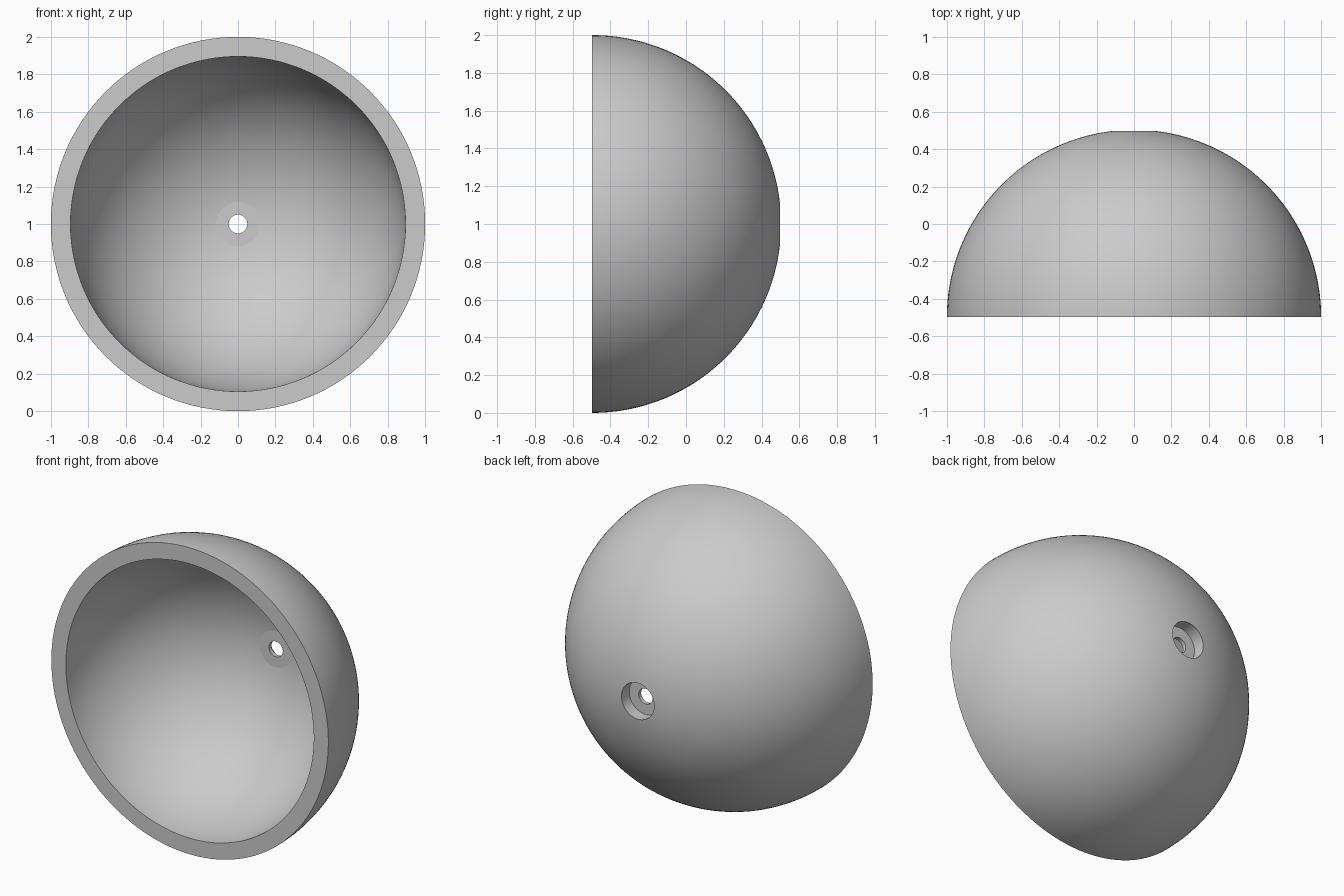
import bpy
import bmesh
from math import asin, cos, pi, radians, sin
from mathutils import Vector

cube = bpy.data.objects.get("Cube")
if cube:
    bpy.data.objects.remove(cube, do_unlink=True)

OUTER, INNER = 1.0, 0.895        # shell radii
BORE, HOLE = 0.118, 0.05         # recess and through-hole radii
FLOOR = 0.913                    # depth of the recess floor from the rim plane
STEPS, SEGMENTS = 48, 128
DEPTH = OUTER * cos(asin(BORE / OUTER))
CENTRE = Vector((0, -DEPTH / 2, 1))


def arc(radius, stop):
    """Quarter arc from the rim to the distance stop from the axis."""
    end = pi / 2 - asin(stop / radius)
    angles = [end * i / STEPS for i in range(STEPS + 1)]
    return [(radius * cos(a), radius * sin(a)) for a in angles]


# Closed cross-section as (distance from axis, depth)
outside = arc(OUTER, BORE)
inside = arc(INNER, BORE)
flat = inside[-1][1]
section = outside + [(BORE, FLOOR), (HOLE, FLOOR), (HOLE, flat)] + inside[::-1]

# Revolve the section around the front-to-back axis
bm = bmesh.new()
verts = [bm.verts.new(CENTRE + Vector((r, d, 0))) for r, d in section]
edges = [bm.edges.new((v, verts[(i + 1) % len(verts)])) for i, v in enumerate(verts)]
bmesh.ops.spin(bm, geom=verts + edges, cent=CENTRE, axis=(0, 1, 0),
               angle=2 * pi, steps=SEGMENTS, use_duplicate=False)
bmesh.ops.remove_doubles(bm, verts=bm.verts, dist=0.0001)
bmesh.ops.recalc_face_normals(bm, faces=bm.faces)
mesh = bpy.data.meshes.new("hemisphere_shell")
bm.to_mesh(mesh)
bm.free()

shell = bpy.data.objects.new("hemisphere_shell", mesh)
bpy.context.collection.objects.link(shell)

# Plain grey
grey = bpy.data.materials.new("light_grey")
grey.use_nodes = True
colour = (0.6, 0.6, 0.6, 1)
grey.diffuse_color = colour
grey.node_tree.nodes["Principled BSDF"].inputs["Base Color"].default_value = colour
mesh.materials.append(grey)

# Smooth curves with crisp rims
bpy.ops.object.select_all(action="DESELECT")
shell.select_set(True)
bpy.context.view_layer.objects.active = shell
bpy.ops.object.shade_smooth_by_angle(angle=radians(5))
